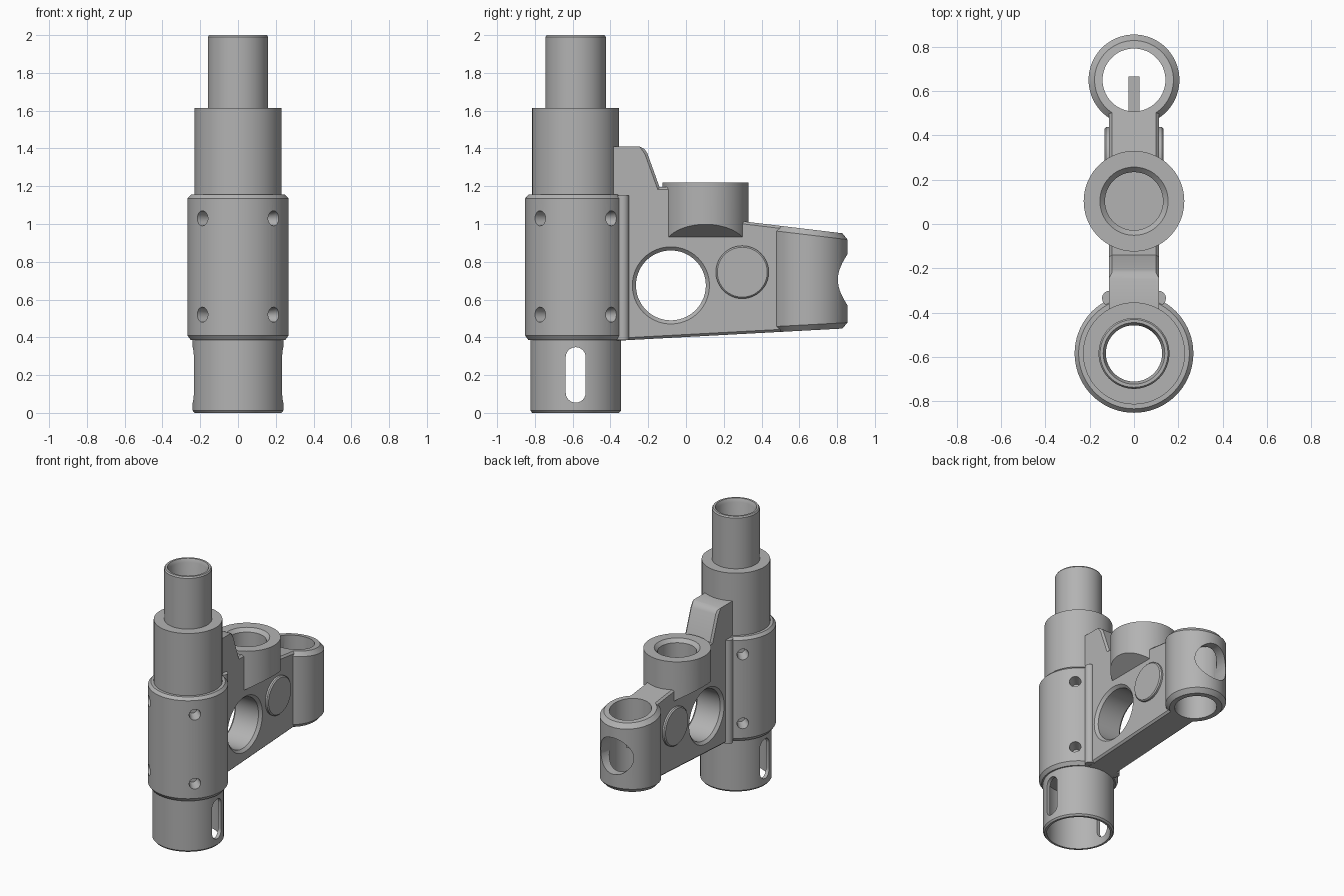
import bpy, bmesh
from math import pi, sin, cos
from mathutils import Matrix, Vector

if "Cube" in bpy.data.objects:
    bpy.data.objects.remove(bpy.data.objects["Cube"], do_unlink=True)

steel = bpy.data.materials.new("satin_grey")
grey = (0.45, 0.45, 0.45, 1)
steel.diffuse_color = grey
steel.use_nodes = True
steel.node_tree.nodes["Principled BSDF"].inputs["Base Color"].default_value = grey

COLUMN_Y, BOSS_Y, RING_Y = -0.584, 0.103, 0.65
ALONG_X = Matrix.Rotation(pi / 2, 4, 'Y')
ALONG_Y = Matrix.Rotation(-pi / 2, 4, 'X')


def finish(name, bm):
    bmesh.ops.recalc_face_normals(bm, faces=bm.faces)
    mesh = bpy.data.meshes.new(name)
    bm.to_mesh(mesh)
    bm.free()
    mesh.materials.append(steel)
    obj = bpy.data.objects.new(name, mesh)
    bpy.context.collection.objects.link(obj)
    return obj


def lathe_mesh(profile, place, turn=Matrix(), steps=72):
    """Revolve a closed (radius, height) outline about its own axis."""
    bm = bmesh.new()
    rings = []
    for i in range(steps):
        a = 2 * pi * i / steps
        rings.append([bm.verts.new((r * cos(a), r * sin(a), h)) for r, h in profile])
    for i in range(steps):
        p, q = rings[i], rings[(i + 1) % steps]
        for j in range(len(profile)):
            k = (j + 1) % len(profile)
            if profile[j][0] or profile[k][0]:
                bm.faces.new((p[j], q[j], q[k], p[k]))
    bmesh.ops.remove_doubles(bm, verts=bm.verts, dist=1e-5)
    bmesh.ops.transform(bm, matrix=Matrix.Translation(place) @ turn, verts=bm.verts)
    return bm


def lathe(name, profile, place, turn=Matrix(), steps=72):
    return finish(name, lathe_mesh(profile, place, turn, steps))


def rod(name, r, h0, h1, place, turn=Matrix(), r_end=None, steps=72):
    outline = [(0, h0), (r, h0), (r if r_end is None else r_end, h1), (0, h1)]
    return lathe(name, outline, place, turn, steps)


def extrude_mesh(outline, half):
    """Extrude a (y, z) outline along x to both sides."""
    bm = bmesh.new()
    face = bm.faces.new([bm.verts.new((-half, y, z)) for y, z in outline])
    out = bmesh.ops.extrude_face_region(bm, geom=[face])
    for v in out["geom"]:
        if isinstance(v, bmesh.types.BMVert):
            v.co.x = half
    if face.is_valid and len(bm.faces) < len(outline) + 2:
        bm.faces.new([v for v in face.verts])
    return bm


def cut(obj, *cutters):
    for c in cutters:
        mod = obj.modifiers.new("cut", 'BOOLEAN')
        mod.operation, mod.solver, mod.object = 'DIFFERENCE', 'EXACT', c
    graph = bpy.context.evaluated_depsgraph_get()
    mesh = bpy.data.meshes.new_from_object(obj.evaluated_get(graph))
    obj.modifiers.clear()
    obj.data = mesh
    for c in cutters:
        bpy.data.objects.remove(c, do_unlink=True)


# Stepped hollow column with collar
column = lathe("column", [
    (.215, 0), (.23, 0), (.24, .012), (.24, .385), (.25, .385), (.268, .41),
    (.268, 1.135), (.25, 1.155), (.23, 1.155), (.23, 1.615), (.16, 1.615),
    (.16, 1.99), (.153, 2), (.139, 2), (.127, 1.975), (.127, .42), (.215, .42)],
    (0, COLUMN_Y, 0))

# Slotted foot and diagonal screw holes
arc = [pi * i / 12 for i in range(13)]
slot = [(COLUMN_Y + .053 * cos(a), .295 + .053 * sin(a)) for a in arc]
slot += [(COLUMN_Y - .053 * cos(a), .107 - .053 * sin(a)) for a in arc]
cutters = [finish("slot_cutter", extrude_mesh(slot, .4))]
for z in (.52, 1.03):
    for k in range(4):
        turn = Matrix.Rotation(pi / 4 + k * pi / 2, 4, 'Z') @ ALONG_X
        cutters.append(rod("screw_cutter", .028, .18, .29, (0, COLUMN_Y, z),
                           turn, r_end=.043, steps=24))
cut(column, *cutters)


# Web plate joining the column, boss and rear ring
def top_z(y):
    return 1.013 - .12 * (y - .31)


def low_z(y):
    return .385 + .054 * (y + .31)


bm = extrude_mesh([
    (-.4, low_z(-.4)), (.56, low_z(.56)), (.56, top_z(.56)), (-.06, top_z(-.06)),
    (-.06, 1.195), (-.14, 1.195), (-.205, 1.375), (-.22, 1.397), (-.245, 1.41),
    (-.4, 1.41)], .113)
rims = []
for e in bm.edges:
    a, b = (v.co for v in e.verts)
    mid = (a + b) / 2
    if abs(a.x - b.x) < 1e-6 and mid.z < 1.39 and mid.y > -.39:
        rims.append(e)
bmesh.ops.bevel(bm, geom=rims, offset=.026, segments=1, affect='EDGES', clamp_overlap=True)
plate = finish("web_plate", bm)
window = lathe("window_cutter", [(0, -.2), (.292, -.2), (.185, -.094), (.185, .094),
                                 (.292, .2), (0, .2)], (0, -.08, .675), ALONG_X)
cut(plate, window, rod("bore_cutter", .16, 0, 1.2, (0, RING_Y, 0)))

# Round pads on both sides of the plate
pad = lathe("side_pads", [(0, -.134), (.132, -.134), (.14, -.126), (.14, .126),
                          (.132, .134), (0, .134)], (0, .298, .745), ALONG_X)

# Blind boss with its underside sloped away from the plate
bm = lathe_mesh([(0, .9), (.227, .9), (.227, 1.22), (.154, 1.22), (.131, 1.195),
                 (.131, 1.08), (0, 1.08)], (0, BOSS_Y, 0))
for side in (-1, 1):
    bmesh.ops.bisect_plane(bm, geom=bm.verts[:] + bm.edges[:] + bm.faces[:],
                           plane_co=(side * .113, BOSS_Y, .93),
                           plane_no=(side * .6, 0, -1), clear_outer=True)
    bmesh.ops.holes_fill(bm, edges=[e for e in bm.edges if e.is_boundary], sides=0)
boss = finish("boss", bm)

# Rear ring with sloped, chamfered ends and a round opening at the back
bm = lathe_mesh([(.142, 0), (.178, 0), (.205, .03), (.205, .97), (.178, 1), (.142, 1)],
                (0, RING_Y, 0))
for v in bm.verts:
    if v.co.z > .5:
        v.co.z += top_z(v.co.y) - 1
    else:
        v.co.z += low_z(v.co.y)
ring = finish("rear_ring", bm)
cut(ring, rod("opening_cutter", .135, 0, .4, (0, RING_Y, .705), ALONG_Y))

# Small key bar inside the ring
bar = finish("key_bar", extrude_mesh([(.49, .69), (.665, .69), (.665, .74), (.49, .74)], .025))

# Vertical beads where the plate meets the collar
beads = [rod(n + "_bead", .034, .385, 1.15, (x, -.335, 0), steps=32)
         for n, x in (("left", .11), ("right", -.11))]

# Smooth round walls, keep edges crisp
bpy.ops.object.select_all(action='DESELECT')
for o in [column, plate, pad, boss, ring, bar] + beads:
    o.select_set(True)
bpy.context.view_layer.objects.active = column
bpy.ops.object.shade_smooth_by_angle(angle=pi / 6)
